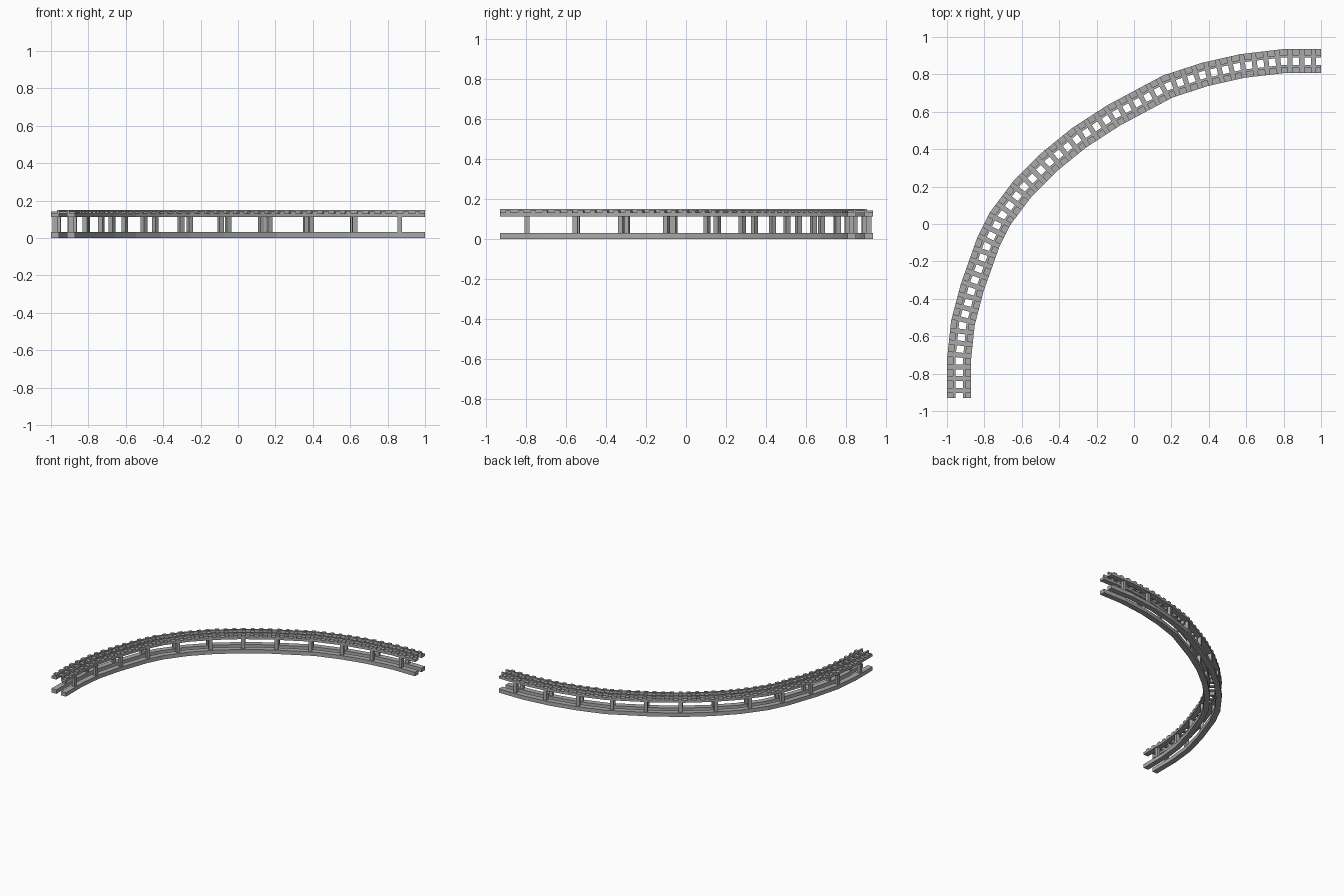
import bpy, bmesh
from mathutils import Vector, Matrix

cube = bpy.data.objects.get("Cube")
if cube:
    bpy.data.objects.remove(cube)

grey = bpy.data.materials.new("weathered grey")
grey.use_nodes = True
GREY = (0.40, 0.40, 0.40, 1)
grey.diffuse_color = GREY
bsdf = grey.node_tree.nodes["Principled BSDF"]
bsdf.inputs["Base Color"].default_value = GREY
bsdf.inputs["Roughness"].default_value = 0.8

# Centre line of the bend
PATH = [Vector(p) for p in [
    (-0.935, -0.93), (-0.935, -0.72), (-0.915, -0.53), (-0.865, -0.34),
    (-0.78, -0.10), (-0.715, 0.03), (-0.595, 0.19), (-0.455, 0.33),
    (-0.295, 0.46), (-0.11, 0.58), (0.18, 0.735), (0.38, 0.80),
    (0.58, 0.845), (0.80, 0.871), (1.0, 0.871)]]
DIRS = [(b - a).normalized() for a, b in zip(PATH, PATH[1:])]
LENGTH = sum((b - a).length for a, b in zip(PATH, PATH[1:]))


def side(d):
    return Vector((-d.y, d.x))


def mitre(i):
    """Sideways vector at a path corner that keeps the width constant."""
    a, b = side(DIRS[max(i - 1, 0)]), side(DIRS[min(i, len(DIRS) - 1)])
    m = (a + b).normalized()
    return m / m.dot(a)


def point_at(s):
    """Position and direction at a distance along the path."""
    for a, b, d in zip(PATH, PATH[1:], DIRS):
        seg = (b - a).length
        if s <= seg:
            return a + d * s, d
        s -= seg
    return PATH[-1], DIRS[-1]


def finish(name, bm):
    bmesh.ops.recalc_face_normals(bm, faces=bm.faces[:])
    mesh = bpy.data.meshes.new(name)
    bm.to_mesh(mesh)
    bm.free()
    mesh.materials.append(grey)
    bpy.context.collection.objects.link(bpy.data.objects.new(name, mesh))


def sweep(name, off0, off1, z0, z1):
    """Rectangular bar following the path."""
    bm = bmesh.new()
    rings = []
    for i, p in enumerate(PATH):
        m = mitre(i)
        rings.append([bm.verts.new((*(p + m * o), z)) for o, z in
                      ((off0, z0), (off1, z0), (off1, z1), (off0, z1))])
    for r, q in zip(rings, rings[1:]):
        for k in range(4):
            n = (k + 1) % 4
            bm.faces.new((r[k], r[n], q[n], q[k]))
    bm.faces.new(rings[0])
    bm.faces.new(rings[-1])
    finish(name, bm)


def blocks(name, count, margin, offset, size, z):
    """Row of equal boxes set square to the path."""
    bm = bmesh.new()
    for i in range(count):
        s = margin + (LENGTH - 2 * margin) * i / (count - 1)
        p, d = point_at(s)
        n = side(d)
        c = p + n * offset
        rot = Matrix(((d.x, n.x, 0), (d.y, n.y, 0), (0, 0, 1))).to_4x4()
        mat = Matrix.Translation((c.x, c.y, z)) @ rot @ Matrix.Diagonal((*size, 1))
        bmesh.ops.create_cube(bm, size=1, matrix=mat)
    finish(name, bm)


# Beams, rails and posts on both sides of the track
for label, s in (("outer", 1), ("inner", -1)):
    sweep(label + "_ground_beam", s * 0.021, s * 0.064, 0.0, 0.031)
    sweep(label + "_upper_beam", s * 0.021, s * 0.064, 0.113, 0.132)
    sweep(label + "_rail", s * 0.020, s * 0.033, 0.132, 0.151)
    blocks(label + "_posts", 12, 0.135, s * 0.043, (0.026, 0.026, 0.086), 0.072)

# Sleepers across the upper beams
blocks("sleepers", 47, 0.04, 0, (0.027, 0.128, 0.012), 0.137)
